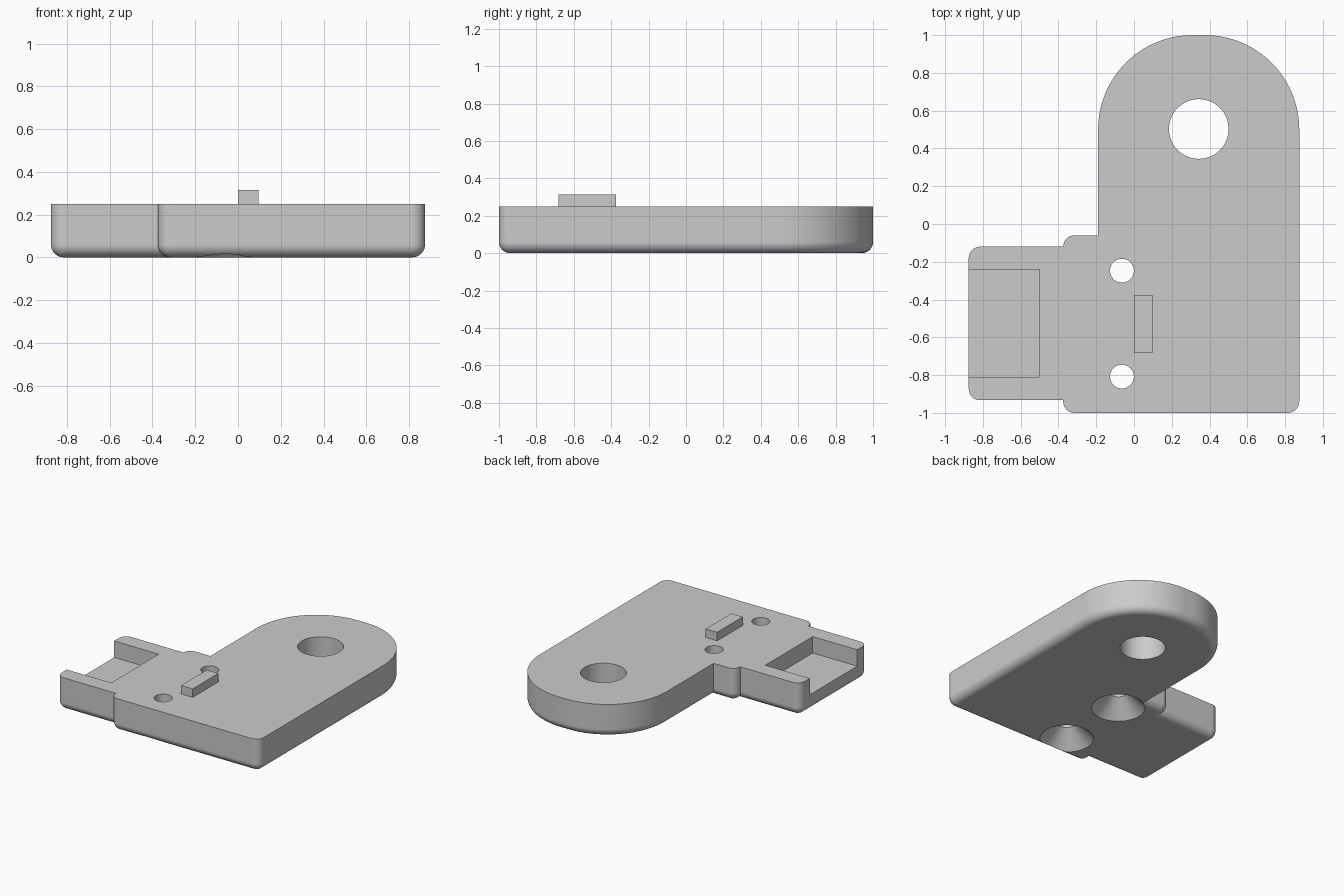
import bpy
import bmesh
from math import sin, cos, pi

cube = bpy.data.objects.get("Cube")
if cube:
    bpy.data.objects.remove(cube, do_unlink=True)

HEIGHT = 0.25
FILLET = 0.06

grey = bpy.data.materials.new("plain grey")
grey.use_nodes = True
grey.diffuse_color = (0.6, 0.6, 0.6, 1)
grey.node_tree.nodes["Principled BSDF"].inputs["Base Color"].default_value = (0.6, 0.6, 0.6, 1)


def loft(name, rings):
    """Closed solid through a stack of equal-length rings, bottom to top."""
    bm = bmesh.new()
    loops = [[bm.verts.new(p) for p in ring] for ring in rings]
    for low, high in zip(loops, loops[1:]):
        for i in range(len(low)):
            j = (i + 1) % len(low)
            bm.faces.new((low[i], low[j], high[j], high[i]))
    bm.faces.new(loops[0][::-1])
    bm.faces.new(loops[-1])
    bmesh.ops.remove_doubles(bm, verts=bm.verts, dist=0.0001)
    bmesh.ops.recalc_face_normals(bm, faces=bm.faces)
    mesh = bpy.data.meshes.new(name)
    bm.to_mesh(mesh)
    bm.free()
    mesh.materials.append(grey)
    obj = bpy.data.objects.new(name, mesh)
    bpy.context.collection.objects.link(obj)
    return obj


def slab(name, x0, x1, y0, y1, back_radius=FILLET):
    """Plate with rounded corners and a rounded bottom edge."""
    corners = [(x1, y1, -1, -1, back_radius), (x0, y1, 1, -1, back_radius),
               (x0, y0, 1, 1, FILLET), (x1, y0, -1, 1, FILLET)]

    def ring(inset, z):
        points = []
        for k, (x, y, sx, sy, r) in enumerate(corners):
            steps = 24 if r > FILLET else 8
            for i in range(steps + 1):
                a = (k + i / steps) * pi / 2
                points.append((x + sx * r + (r - inset) * cos(a),
                               y + sy * r + (r - inset) * sin(a), z))
        return points

    rings = []
    for i in range(9):
        a = i / 8 * pi / 2
        rings.append(ring(FILLET * (1 - sin(a)), FILLET * (1 - cos(a))))
    rings.append(ring(0, HEIGHT))
    return loft(name, rings)


def turned(name, x, y, profile, sides=64):
    """Solid of revolution from (radius, z) pairs."""
    return loft(name, [[(x + r * cos(2 * pi * i / sides), y + r * sin(2 * pi * i / sides), z)
                        for i in range(sides)] for r, z in profile])


def block(name, x0, x1, y0, y1, z0, z1):
    return loft(name, [[(x0, y0, z), (x1, y0, z), (x1, y1, z), (x0, y1, z)] for z in (z0, z1)])


def combine(target, tool, operation):
    mod = target.modifiers.new(operation.title(), "BOOLEAN")
    mod.operation = operation
    mod.solver = "EXACT"
    mod.object = tool
    bpy.context.view_layer.objects.active = target
    bpy.ops.object.modifier_apply(modifier=mod.name)
    bpy.data.objects.remove(tool, do_unlink=True)


# Plate: long arm with a rounded end, side block and narrow tab
plate = slab("bracket_plate", -0.19, 0.875, -1, 1, back_radius=0.5)
combine(plate, slab("side_block", -0.375, 0.3, -1, -0.06), "UNION")
combine(plate, slab("tab", -0.875, 0.1, -0.933, -0.12), "UNION")

# Large through hole in the arm
combine(plate, turned("pivot_hole", 0.343, 0.503, [(0.158, -0.1), (0.158, 0.4)]), "DIFFERENCE")

# Screw holes, countersunk from below
for y in (-0.808, -0.247):
    profile = [(0.238, -0.05), (0.063, 0.125), (0.063, 0.4)]
    combine(plate, turned("screw_hole", -0.064, y, profile), "DIFFERENCE")

# Pocket in the tab, open at its end
combine(plate, block("pocket", -1, -0.5, -0.81, -0.24, 0.125, 0.4), "DIFFERENCE")

# Raised key on the top face
key = block("locating_key", 0, 0.097, -0.683, -0.375, HEIGHT - 0.005, 0.315)

# Smooth fillets with crisp edges
bpy.ops.object.select_all(action="DESELECT")
plate.select_set(True)
bpy.context.view_layer.objects.active = plate
bpy.ops.object.shade_smooth_by_angle(angle=pi / 6)
weighted = plate.modifiers.new("Weighted normals", "WEIGHTED_NORMAL")
weighted.keep_sharp = True
